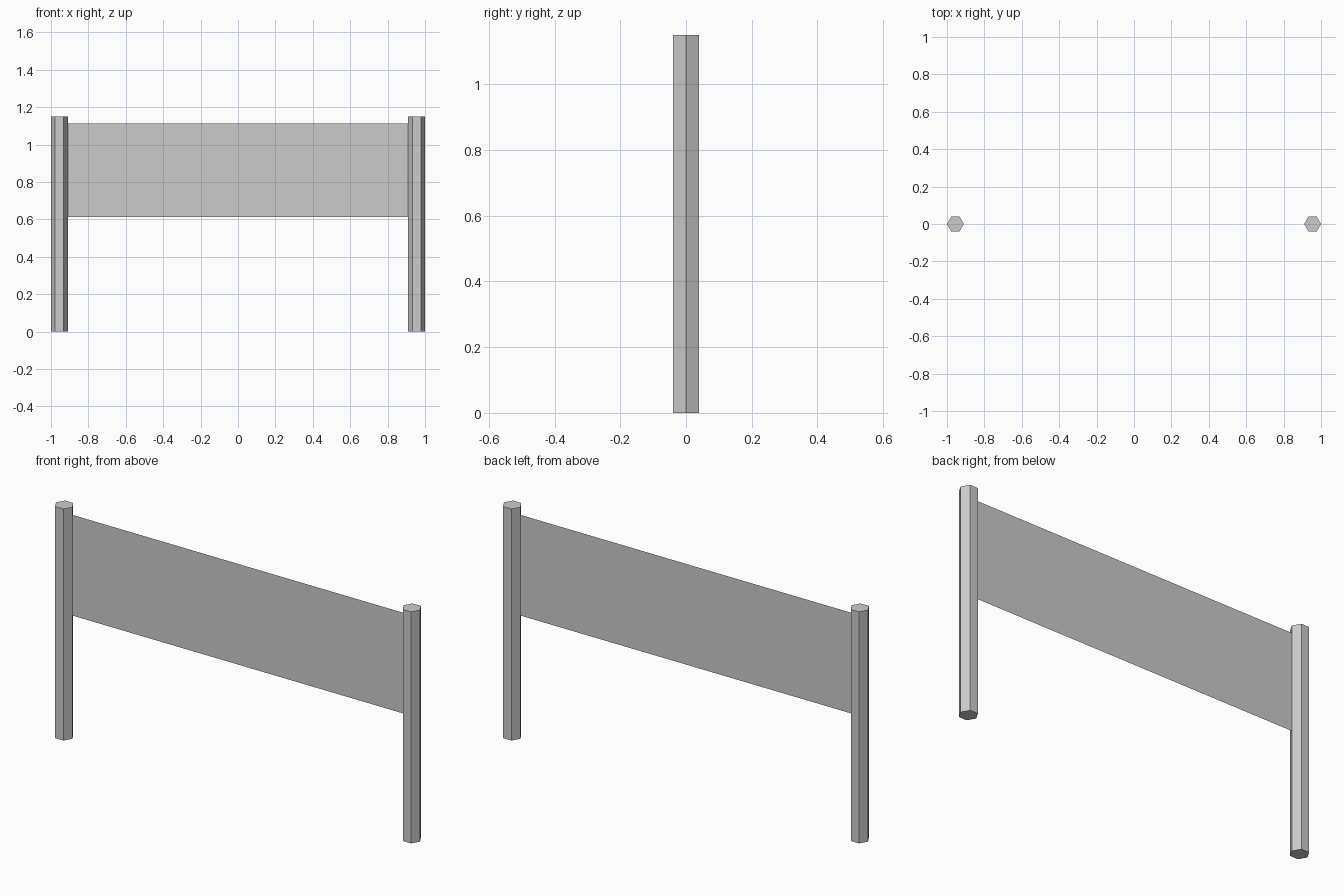
import bpy
import math

if "Cube" in bpy.data.objects:
    bpy.data.objects.remove(bpy.data.objects["Cube"])

POST_X, POST_R, POST_H = 0.955, 0.045, 1.15
NET_LOW, NET_HIGH, NET_HALF = 0.612, 1.112, 0.92


def add_post(name, x):
    # hexagonal post with a corner pointing along x
    bpy.ops.mesh.primitive_cylinder_add(
        vertices=6, radius=POST_R, depth=POST_H,
        location=(x, 0, POST_H / 2), rotation=(0, 0, math.radians(90)))
    bpy.context.object.name = name


# two end posts
for name, side in (("left_post", -1), ("right_post", 1)):
    add_post(name, side * POST_X)

# thin upright net panel, ends tucked just inside the posts
bpy.ops.mesh.primitive_plane_add(
    size=1, location=(0, 0, (NET_LOW + NET_HIGH) / 2),
    rotation=(math.radians(90), 0, 0))
net = bpy.context.object
net.name = "net_panel"
net.scale = (2 * NET_HALF, NET_HIGH - NET_LOW, 1)
